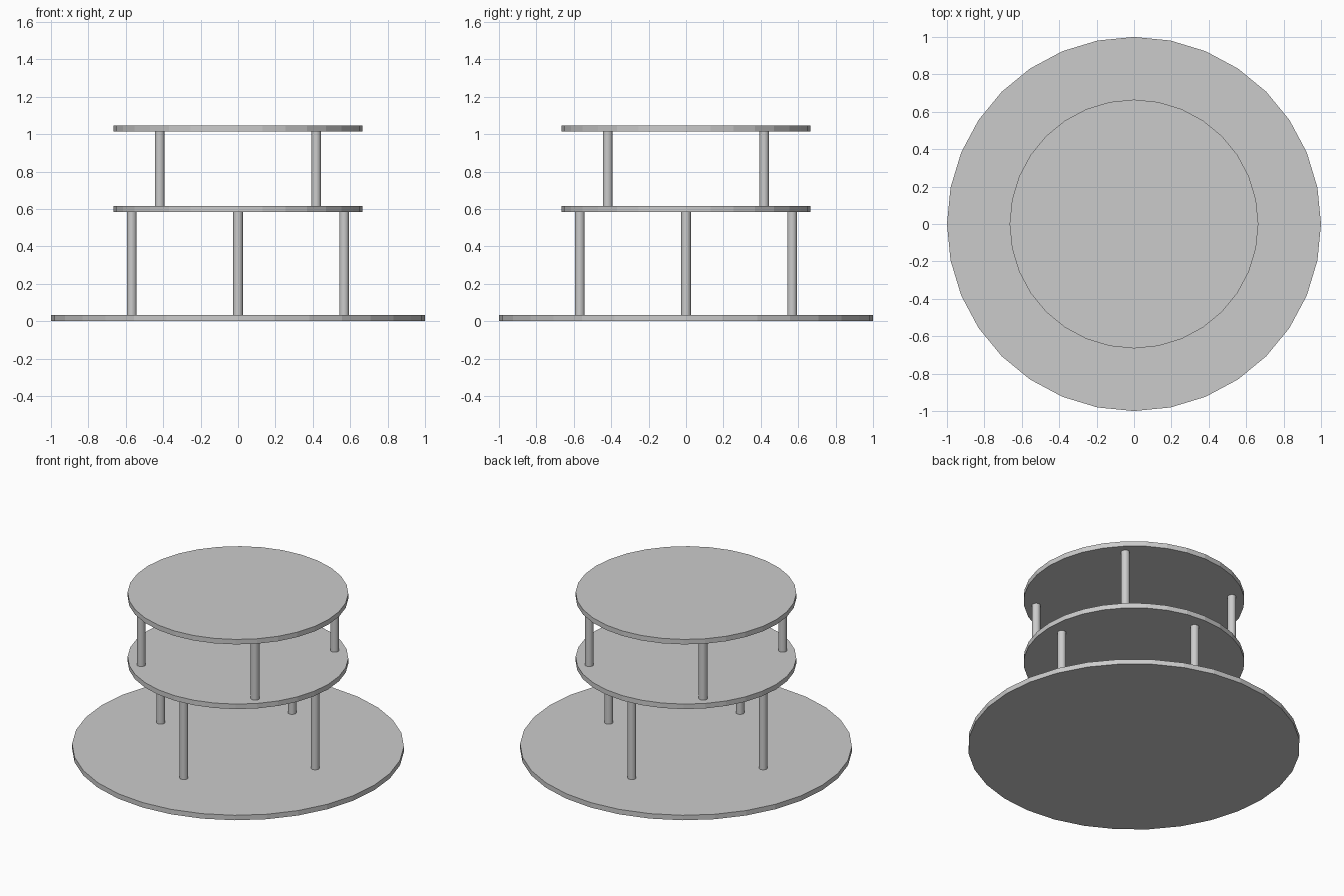
import bpy
from math import radians, cos, sin

if "Cube" in bpy.data.objects:
    bpy.data.objects.remove(bpy.data.objects["Cube"])

THICK = 0.033
LEG_R = 0.026


def cylinder(name, radius, z0, z1, x=0, y=0):
    bpy.ops.mesh.primitive_cylinder_add(vertices=32, radius=radius, depth=z1 - z0,
                                        location=(x, y, (z0 + z1) / 2))
    bpy.context.object.name = name


def leg_ring(name, ring_radius, start_angle, z0, z1):
    for i in range(4):
        a = radians(start_angle + 90 * i)
        cylinder(f"{name}_{i + 1}", LEG_R, z0, z1,
                 ring_radius * cos(a), ring_radius * sin(a))


# Round plates
MID_Z, TOP_Z = 0.583, 1.013
cylinder("base_plate", 1.0, 0, THICK)
cylinder("middle_shelf", 0.665, MID_Z, MID_Z + THICK)
cylinder("top_shelf", 0.665, TOP_Z, TOP_Z + THICK)

# Support posts: lower ring on the axes, upper ring on the diagonals
leg_ring("lower_post", 0.568, 0, THICK, MID_Z)
leg_ring("upper_post", 0.592, 45, MID_Z + THICK, TOP_Z)
